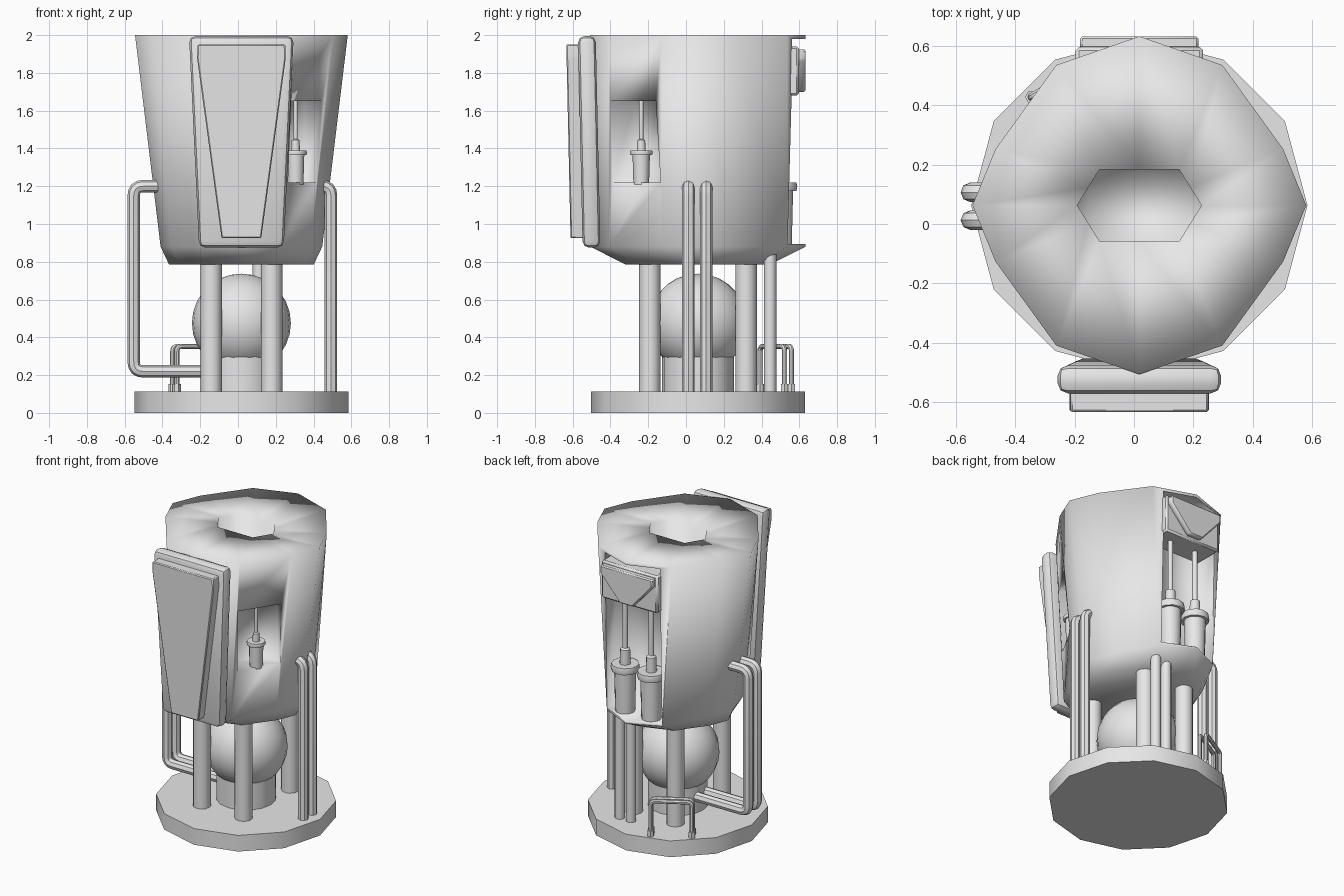
import bpy, bmesh, math
from mathutils import Vector

if "Cube" in bpy.data.objects:
    bpy.data.objects.remove(bpy.data.objects["Cube"])

CX, CY = 0.018, 0.063          # common axis of the model
grey = bpy.data.materials.new("plain grey")
grey.diffuse_color = (0.8, 0.8, 0.8, 1)
grey.use_nodes = True
grey.node_tree.nodes["Principled BSDF"].inputs["Base Color"].default_value = grey.diffuse_color


def finish(ob, angle=40):
    ob.data.materials.clear()
    ob.data.materials.append(grey)
    bpy.ops.object.select_all(action='DESELECT')
    ob.select_set(True)
    bpy.context.view_layer.objects.active = ob
    bpy.ops.object.shade_smooth_by_angle(angle=math.radians(angle))
    return ob


def from_bmesh(name, bm, angle=40):
    bmesh.ops.recalc_face_normals(bm, faces=bm.faces)
    me = bpy.data.meshes.new(name)
    bm.to_mesh(me)
    bm.free()
    ob = bpy.data.objects.new(name, me)
    bpy.context.collection.objects.link(ob)
    return finish(ob, angle)


def loft(name, rings, angle=40):
    """Skin a list of equal-length point rings and cap both ends."""
    bm = bmesh.new()
    vs = [[bm.verts.new(p) for p in r] for r in rings]
    n = len(rings[0])
    for a, b in zip(vs, vs[1:]):
        for i in range(n):
            bm.faces.new((a[i], a[(i + 1) % n], b[(i + 1) % n], b[i]))
    bm.faces.new(vs[0])
    bm.faces.new(vs[-1])
    return from_bmesh(name, bm, angle)


def lathe(name, x, y, profile, n=12):
    """Turned part from (radius, z) pairs."""
    return loft(name, [[(x + r * math.cos(2 * math.pi * i / n),
                         y + r * math.sin(2 * math.pi * i / n), z)
                        for i in range(n)] for r, z in profile])


def prism(name, pts, y0, y1, bevel=0, shear=0, segments=2, angle=40):
    """Outline in x/z extruded along y, leaning back by shear."""
    bm = bmesh.new()
    rows = [[bm.verts.new((CX + x, y + shear * (2 - z), z)) for x, z in pts] for y in (y0, y1)]
    n = len(pts)
    for i in range(n):
        j = (i + 1) % n
        bm.faces.new((rows[0][i], rows[0][j], rows[1][j], rows[1][i]))
    bm.faces.new(rows[0])
    bm.faces.new(rows[1])
    bmesh.ops.recalc_face_normals(bm, faces=bm.faces)
    if bevel:
        bmesh.ops.bevel(bm, geom=bm.edges[:], offset=bevel, segments=segments,
                        profile=0.5, affect='EDGES')
    return from_bmesh(name, bm, angle)


def pipe(name, pts, r, bend):
    """Round pipe along a path with rounded bends."""
    p = [Vector(q) for q in pts]
    path = [p[0]]
    for a, b, c in zip(p, p[1:], p[2:]):
        s, e = b + (a - b).normalized() * bend, b + (c - b).normalized() * bend
        for k in range(5):
            t = k / 4
            path.append(s * (1 - t) ** 2 + b * 2 * t * (1 - t) + e * t * t)
    path.append(p[-1])
    cu = bpy.data.curves.new(name, 'CURVE')
    cu.dimensions = '3D'
    cu.bevel_depth, cu.bevel_resolution, cu.use_fill_caps = r, 2, True
    sp = cu.splines.new('POLY')
    sp.points.add(len(path) - 1)
    for q, v in zip(sp.points, path):
        q.co = (*v, 1)
    ob = bpy.data.objects.new(name, cu)
    bpy.context.collection.objects.link(ob)
    bpy.ops.object.select_all(action='DESELECT')
    ob.select_set(True)
    bpy.context.view_layer.objects.active = ob
    bpy.ops.object.convert(target='MESH')
    return finish(bpy.context.view_layer.objects.active)


def cut(target, size, loc, turn=0):
    """Carve a box out of the target."""
    bpy.ops.mesh.primitive_cube_add(size=1, location=loc, rotation=(0, 0, turn))
    c = bpy.context.object
    c.scale = size
    c.hide_render = True
    bpy.context.view_layer.update()
    m = target.modifiers.new("cut", 'BOOLEAN')
    m.operation, m.object, m.solver = 'DIFFERENCE', c, 'EXACT'
    bpy.context.view_layer.objects.active = target
    bpy.ops.object.modifier_apply(modifier=m.name)
    bpy.data.objects.remove(c)


# base disc
lathe("base_disc", CX, CY, [(0.567, 0), (0.567, 0.112)])

# main body: twelve-sided tub, narrowing sideways, with hexagonal hole on top
def ring(quarter, z, sx=1, sy=1):
    q = quarter
    full = q + [(-x, y) for x, y in q[-2::-1]]
    full += [(x, -y) for x, y in full[-2:0:-1]]
    return [(CX + x * sx, CY + y * sy, z) for x, y in full]

wall = [(0.563, 0), (0.485, 0.19), (0.28, 0.473), (0, 0.57)]
hexa = [(0.21, 0), (0.172, 0.06), (0.135, 0.12), (0, 0.12)]
body = loft("main_body", [ring(hexa, 1.75), ring(hexa, 1.995), ring(wall, 2.0),
                          ring(wall, 0.88, 0.76), ring(wall, 0.785, 0.68, 0.67)], 100)
# rear recess and front-right niche
cut(body, (0.42, 0.5, 1.085), (CX, 0.40 + 0.25, 1.4375))
d = math.sqrt(0.5)
cut(body, (0.38, 0.285, 0.43), (CX + 0.52 * d, CY - 0.52 * d, 1.435), -math.pi / 4)
finish(body, 100)

# front panel: rounded slab and raised tapered plate
prism("front_slab", [(-0.277, 1.995), (0.277, 1.995), (0.224, 0.875), (-0.224, 0.875)],
      -0.572, -0.478, 0.034, 0.022)
prism("front_plate", [(-0.232, 1.95), (0.232, 1.95), (0.235, 1.88), (0.105, 0.925), (-0.105, 0.925),
                      (-0.235, 1.88)], -0.635, -0.54, 0.006, 0.022, 1)

# rear box with shield-shaped plate
prism("rear_box", [(-0.215, 1.94), (0.215, 1.94), (0.215, 1.68), (-0.215, 1.68)],
      0.39, 0.597, 0.012, segments=1)
prism("rear_plate", [(-0.2, 1.925), (0.2, 1.925), (0.2, 1.87), (0.05, 1.70),
                     (-0.05, 1.70), (-0.2, 1.87)], 0.59, 0.633, 0.008, segments=1)


# canisters hanging on rods
def canister(name, x, y, r, z0, z1, ztop):
    c = 0.16 * (z1 - z0)
    lathe(name, x, y, [(r * 0.9, z0), (r, z1), (r * 1.25, z1), (r * 1.32, z1 + c / 2),
                       (r * 1.25, z1 + c), (r * 0.5, z1 + c), (r * 0.45, z1 + 3.2 * c),
                       (r * 0.24, z1 + 3.4 * c), (r * 0.24, ztop)])

for s, side in ((-1, "left"), (1, "right")):
    canister("rear_canister_" + side, CX + s * 0.1, 0.497, 0.07, 0.89, 1.175, 1.72)
canister("niche_canister", 0.305, -0.237, 0.046, 1.21, 1.365, 1.66)

# pedestal, sphere and four columns
lathe("pedestal", CX, CY, [(0.19, 0.1), (0.19, 0.33)], 16)
bpy.ops.mesh.primitive_uv_sphere_add(segments=24, ring_count=14, radius=0.262,
                                     location=(CX, CY, 0.475))
bpy.context.object.name = "inner_sphere"
finish(bpy.context.object)
for sx in (-1, 1):
    for sy in (-1, 1):
        lathe("column", CX + sx * 0.16, CY + sy * 0.255, [(0.057, 0.1), (0.057, 0.84)])

# thin rear pipes
for x in (0.11, 0.195):
    lathe("rear_pipe", x, 0.445, [(0.033, 0.1), (0.033, 0.87)])

# side pipes in pairs
for y in (0.013, 0.107):
    pipe("right_pipe", [(0.492, y, 0.1), (0.492, y, 1.2), (0.38, y, 1.2)], 0.033, 0.05)
    pipe("left_pipe", [(-0.12, y, 0.22), (-0.552, y, 0.22), (-0.552, y, 1.2),
                       (-0.38, y, 1.2)], 0.033, 0.05)

# two small staple pipes with feet
for s in (-0.021, 0.021):
    ox, oy = -0.49 * s, 0.87 * s
    a, b = (-0.335 + ox, 0.41 + oy), (-0.11 + ox, 0.54 + oy)
    pipe("staple_pipe", [(*a, 0.1), (*a, 0.352), (*b, 0.352), (*b, 0.1)], 0.014, 0.03)
    for p in (a, b):
        lathe("staple_foot", *p, [(0.022, 0.1), (0.022, 0.152)], 6)
